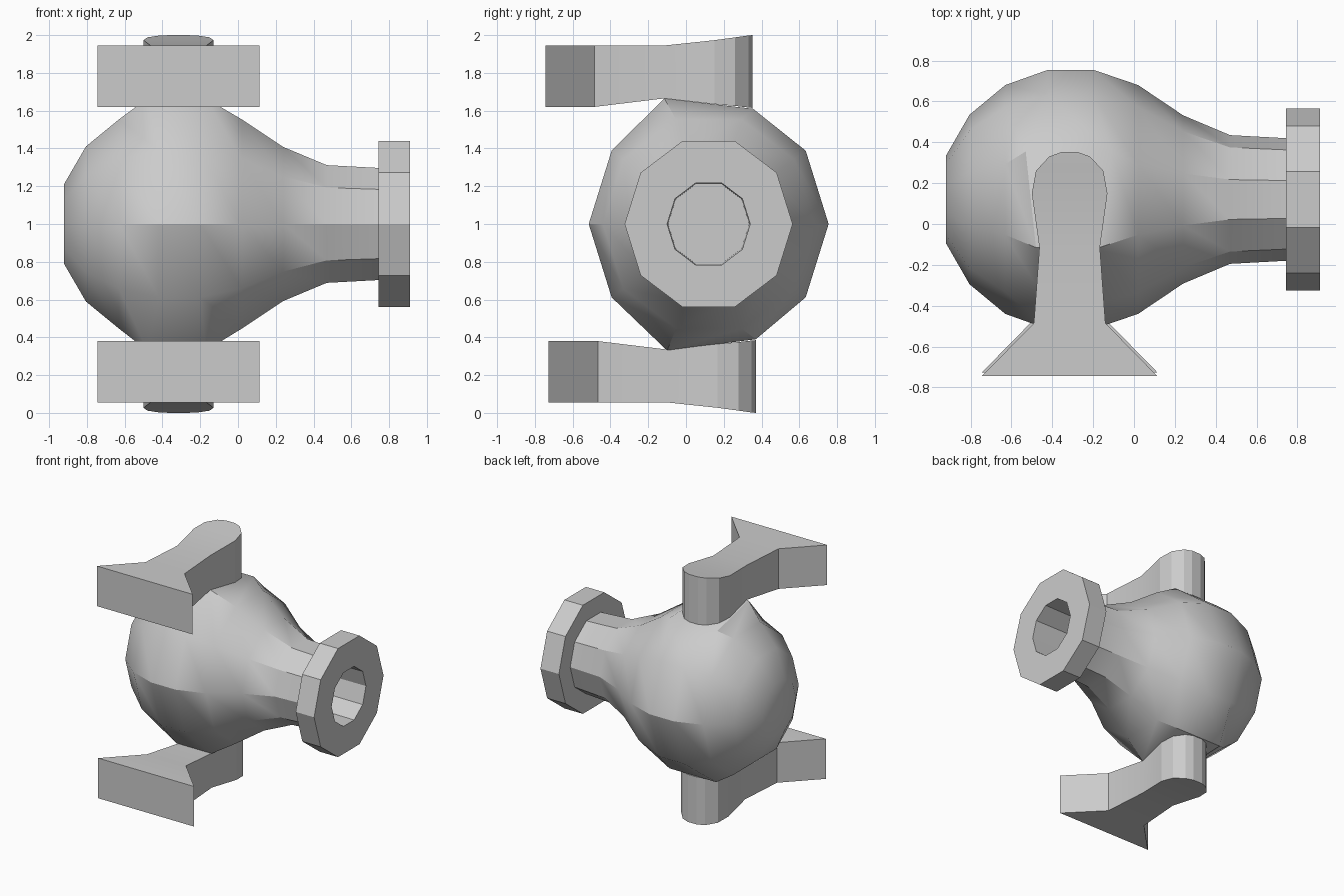
import bpy, bmesh, math

if "Cube" in bpy.data.objects:
    bpy.data.objects.remove(bpy.data.objects["Cube"])

SIDES = 10
CY, CZ = 0.12, 1.0      # axis of the flask
ZSCALE = 1.04           # slight vertical stretch of the rings


def finish(bm, name, angle):
    bmesh.ops.recalc_face_normals(bm, faces=bm.faces[:])
    me = bpy.data.meshes.new(name)
    bm.to_mesh(me)
    bm.free()
    ob = bpy.data.objects.new(name, me)
    bpy.context.collection.objects.link(ob)
    bpy.ops.object.select_all(action='DESELECT')
    ob.select_set(True)
    bpy.context.view_layer.objects.active = ob
    if angle:
        bpy.ops.object.shade_smooth_by_angle(angle=math.radians(angle))
    return ob


# Flask: rings along x, from the flat end to the lip and back into the bore
profile = [(-0.92, 0.215), (-0.805, 0.415), (-0.63, 0.56), (-0.42, 0.635),
           (-0.20, 0.635), (0.02, 0.56), (0.24, 0.412), (0.47, 0.315),
           (0.745, 0.30), (0.745, 0.445), (0.91, 0.445), (0.91, 0.22),
           (0.45, 0.215)]
bm = bmesh.new()
rings = []
for x, r in profile:
    ring = []
    for i in range(SIDES):
        a = 2 * math.pi * i / SIDES
        ring.append(bm.verts.new((x, CY + r * math.cos(a),
                                  CZ + r * ZSCALE * math.sin(a))))
    rings.append(ring)

# Shoulder points pulled out to meet the brackets
for ring, back_x, front_x in ((rings[3], -0.53, -0.48), (rings[4], -0.11, -0.17)):
    ring[2].co = (back_x, 0.355, 1.61)
    ring[3].co = (front_x, -0.115, 1.665)
    ring[8].co = (back_x, 0.37, 0.39)
    ring[7].co = (front_x, -0.10, 0.33)

for a, b in zip(rings, rings[1:]):
    for i in range(SIDES):
        j = (i + 1) % SIDES
        bm.faces.new((a[i], a[j], b[j], b[i]))
bm.faces.new(rings[0])
bm.faces.new(rings[-1])
finish(bm, "flask_body", 32)

# Brackets: half outline as (half width, y, inner z, outer z)
half = [(0.43, -0.745, 1.62, 1.945), (0.175, -0.485, 1.62, 1.945),
        (0.148, -0.115, 1.665, 1.945), (0.185, 0.15, 1.635, 1.973),
        (0.165, 0.26, 1.625, 1.988), (0.10, 0.33, 1.617, 1.998),
        (0.04, 0.352, 1.615, 2.0)]
outline = half + [(-w, y, a, b) for w, y, a, b in reversed(half)]


def bracket(name, flip):
    bm = bmesh.new()
    dy = 0.018 if flip else 0.0
    inner, outer = [], []
    for w, y, zi, zo in outline:
        if flip:
            zi, zo = 2.0 - zi, 2.0 - zo
        inner.append(bm.verts.new((-0.315 + w, y + dy, zi)))
        outer.append(bm.verts.new((-0.315 + w, y + dy, zo)))
    n = len(outline)
    for i in range(n):
        j = (i + 1) % n
        bm.faces.new((inner[i], inner[j], outer[j], outer[i]))
    # caps bridged crosswise so the slopes stay clean
    for loop in (inner, outer):
        for i in range(n // 2 - 1):
            bm.faces.new((loop[i], loop[i + 1], loop[n - 2 - i], loop[n - 1 - i]))
    finish(bm, name, 15)


bracket("upper_bracket", False)
bracket("lower_bracket", True)
